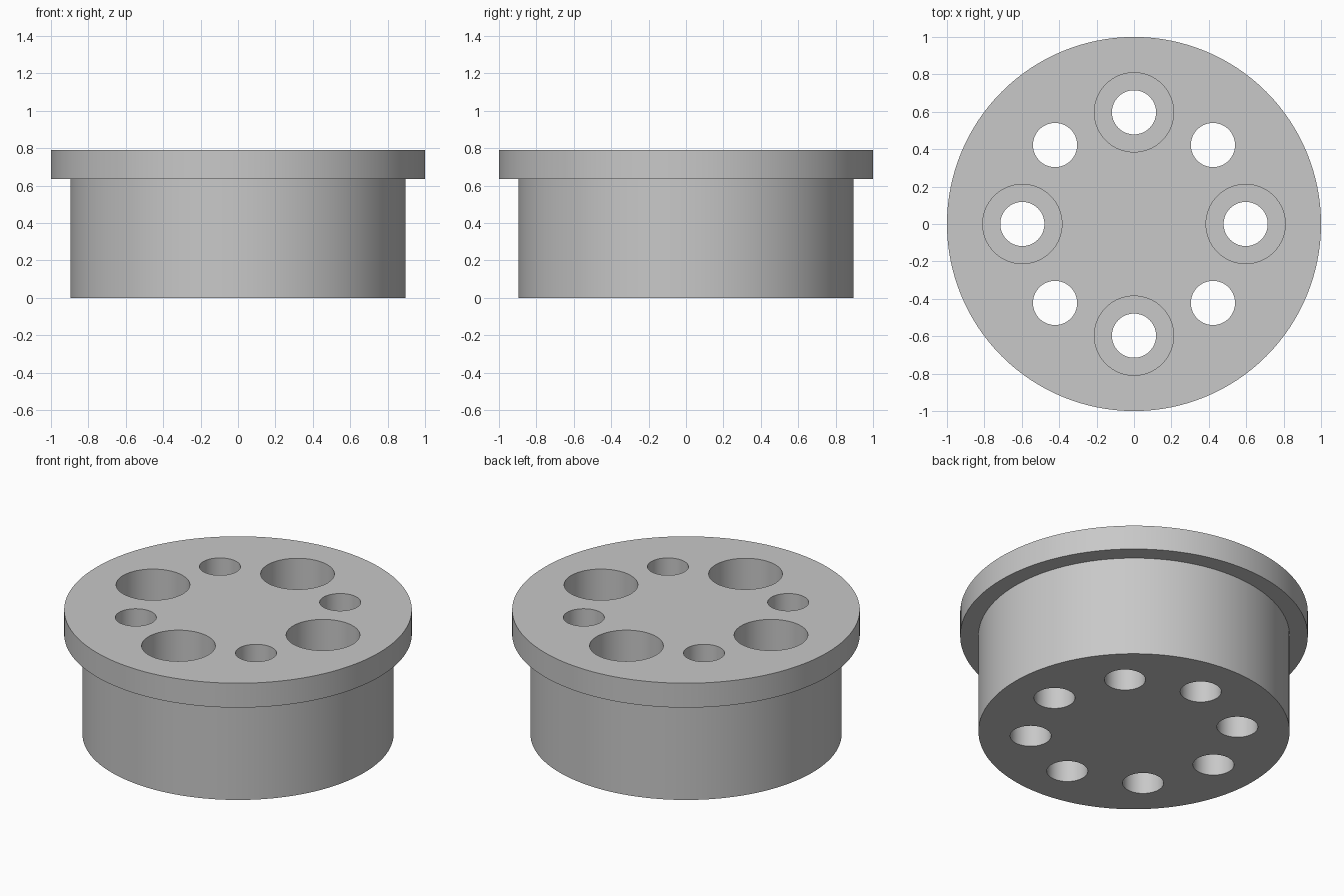
import bpy, bmesh, math

cube = bpy.data.objects.get("Cube")
if cube:
    bpy.data.objects.remove(cube, do_unlink=True)

HEIGHT = 0.79
FLANGE_BOTTOM = 0.635
BODY_R, FLANGE_R = 0.895, 1.0
HOLE_R, BORE_R = 0.118, 0.212
BORE_FLOOR = 0.53
HOLE_CIRCLE = 0.597


def turned_solid(bm, profile, segments, cx=0, cy=0):
    """Add a closed turned solid from (radius, z) pairs running bottom to top."""
    rings = []
    for r, z in profile:
        rings.append([bm.verts.new((cx + r * math.cos(math.tau * i / segments),
                                    cy + r * math.sin(math.tau * i / segments), z))
                      for i in range(segments)])
    for low, high in zip(rings, rings[1:]):
        for i in range(segments):
            j = (i + 1) % segments
            bm.faces.new((low[i], low[j], high[j], high[i]))
    bm.faces.new(rings[0][::-1])
    bm.faces.new(rings[-1])


def make_object(name, bm):
    bmesh.ops.recalc_face_normals(bm, faces=bm.faces)
    mesh = bpy.data.meshes.new(name)
    bm.to_mesh(mesh)
    bm.free()
    obj = bpy.data.objects.new(name, mesh)
    bpy.context.collection.objects.link(obj)
    return obj


# Plain grey metal
grey = bpy.data.materials.new("light_grey")
grey.use_nodes = True
colour = (0.58, 0.58, 0.58, 1)
grey.diffuse_color = colour
grey.node_tree.nodes["Principled BSDF"].inputs["Base Color"].default_value = colour

# Flanged cylindrical body
bm = bmesh.new()
turned_solid(bm, [(BODY_R, 0), (BODY_R, FLANGE_BOTTOM),
                  (FLANGE_R, FLANGE_BOTTOM), (FLANGE_R, HEIGHT)], 128)
body = make_object("flanged_body", bm)
body.data.materials.append(grey)

# Eight through holes, every other one counterbored from the top
bm = bmesh.new()
for k in range(8):
    a = math.tau * k / 8
    profile = [(HOLE_R, -0.1)]
    if k % 2 == 0:
        profile += [(HOLE_R, BORE_FLOOR), (BORE_R, BORE_FLOOR), (BORE_R, HEIGHT + 0.1)]
    else:
        profile.append((HOLE_R, HEIGHT + 0.1))
    turned_solid(bm, profile, 64, HOLE_CIRCLE * math.cos(a), HOLE_CIRCLE * math.sin(a))
cutter = make_object("hole_cutter", bm)
cutter.data.materials.append(grey)
cutter.hide_render = True

# Drill the holes, then discard the cutter
bpy.ops.object.select_all(action='DESELECT')
body.select_set(True)
bpy.context.view_layer.objects.active = body
drill = body.modifiers.new("drill_holes", 'BOOLEAN')
drill.operation = 'DIFFERENCE'
drill.solver = 'EXACT'
drill.object = cutter
bpy.ops.object.modifier_apply(modifier=drill.name)
bpy.data.objects.remove(cutter, do_unlink=True)

# Smooth round walls with crisp rims
bpy.ops.object.shade_smooth_by_angle(angle=math.radians(30))
